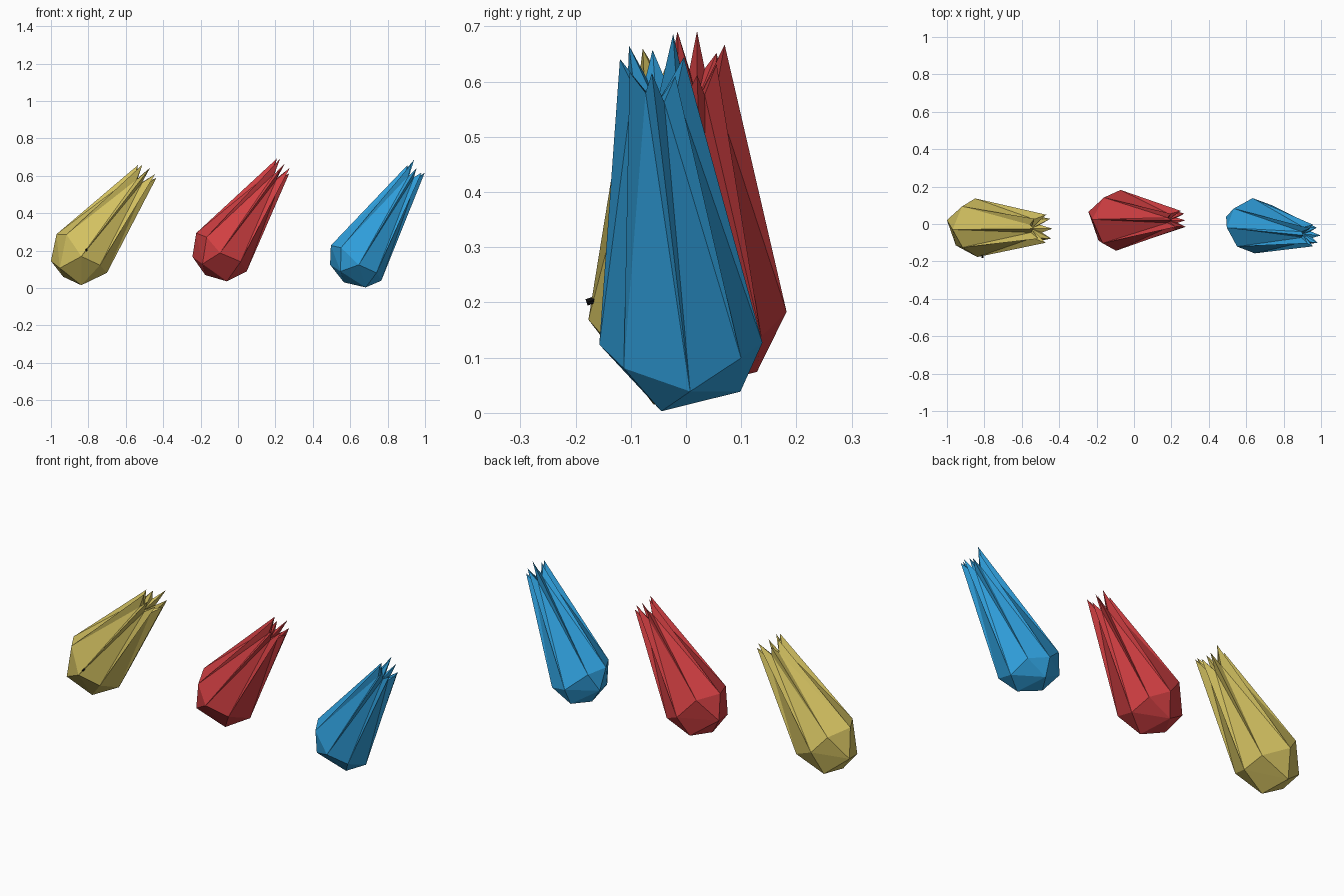
import bpy, bmesh, math, random
from mathutils import Vector

if "Cube" in bpy.data.objects:
    bpy.data.objects.remove(bpy.data.objects["Cube"], do_unlink=True)


def material(name, rgb):
    mat = bpy.data.materials.new(name)
    mat.use_nodes = True
    mat.diffuse_color = (*rgb, 1)
    mat.node_tree.nodes["Principled BSDF"].inputs["Base Color"].default_value = (*rgb, 1)
    return mat


def finish(name, bm, mat):
    bmesh.ops.recalc_face_normals(bm, faces=bm.faces)
    mesh = bpy.data.meshes.new(name)
    bm.to_mesh(mesh)
    bm.free()
    mesh.materials.append(mat)
    obj = bpy.data.objects.new(name, mesh)
    bpy.context.collection.objects.link(obj)
    return obj


def meteor(name, mat, head, tail, width, tail_width, low, pole, seed, sides=8):
    """Faceted head, long fluted body and a jagged tail end."""
    rng = random.Random(seed)
    head, tail = Vector(head), Vector(tail)
    axis = (tail - head).normalized()
    side = Vector((0, 1, 0))
    up = side.cross(axis).normalized()
    if up.z < 0:
        up.negate()
    bm = bmesh.new()

    def point(centre, turn, radii, along):
        a = math.tau * turn / sides
        return bm.verts.new(centre + up * math.cos(a) * radii[0]
                            + side * math.sin(a) * radii[1] + axis * along)

    def scaled(radii, k):
        return [r * k for r in radii]

    wide, spikes, notches, lows = [], [], [], []
    for i in range(sides):
        zigzag = 0.02 if i % 2 else -0.005
        wide.append(point(head, i + rng.uniform(-0.15, 0.15), width,
                          zigzag + rng.uniform(-0.01, 0.01)))
        spikes.append(point(tail, i, tail_width, rng.uniform(0.0, 0.05)))
        notches.append(point(tail, i + 0.5, scaled(tail_width, 0.72), rng.uniform(-0.06, -0.03)))
    for k in range(sides // 2):
        lows.append(point(head, 2 * k + 0.5, scaled(width, low[0]), -low[1]))
    nose = bm.verts.new(head - axis * pole)
    core = bm.verts.new(tail - axis * 0.08)

    # Body flutes and the recessed tail end
    for i in range(sides):
        j = (i + 1) % sides
        bm.faces.new((wide[i], wide[j], notches[i]))
        bm.faces.new((wide[i], notches[i], spikes[i]))
        bm.faces.new((wide[j], spikes[j], notches[i]))
        bm.faces.new((spikes[i], notches[i], core))
        bm.faces.new((notches[i], spikes[j], core))
    # Faceted head
    for k, vert in enumerate(lows):
        following = lows[(k + 1) % len(lows)]
        a, b, c = wide[2 * k], wide[2 * k + 1], wide[(2 * k + 2) % sides]
        bm.faces.new((vert, a, b))
        bm.faces.new((vert, b, c))
        bm.faces.new((vert, c, following))
        bm.faces.new((vert, following, nose))
    return finish(name, bm, mat)


yellow = material("yellow", (0.66, 0.54, 0.12))
red = material("red", (0.64, 0.05, 0.055))
blue = material("blue", (0.03, 0.36, 0.74))
black = material("black", (0.005, 0.005, 0.005))

meteor("yellow_meteor", yellow, (-0.835, -0.02, 0.185), (-0.5, -0.025, 0.605),
       (0.17, 0.157), (0.06, 0.075), (0.66, 0.135), 0.16, 3)
meteor("red_meteor", red, (-0.085, 0.02, 0.195), (0.225, 0.02, 0.63),
       (0.17, 0.163), (0.05, 0.05), (0.72, 0.115), 0.155, 5)
meteor("blue_meteor", blue, (0.633, -0.01, 0.135), (0.945, -0.06, 0.625),
       (0.165, 0.148), (0.05, 0.058), (0.74, 0.085), 0.125, 8)

# Thin dark splinter through the yellow meteor
start, end = Vector((-0.81, -0.18, 0.2)), Vector((-0.82, 0.09, 0.29))
bm = bmesh.new()
bmesh.ops.create_cone(bm, cap_ends=True, segments=4, radius1=0.006, radius2=0.006,
                      depth=(end - start).length)
splinter = finish("dark_splinter", bm, black)
splinter.rotation_mode = "QUATERNION"
splinter.rotation_quaternion = (end - start).to_track_quat("Z", "Y")
splinter.location = (start + end) / 2
